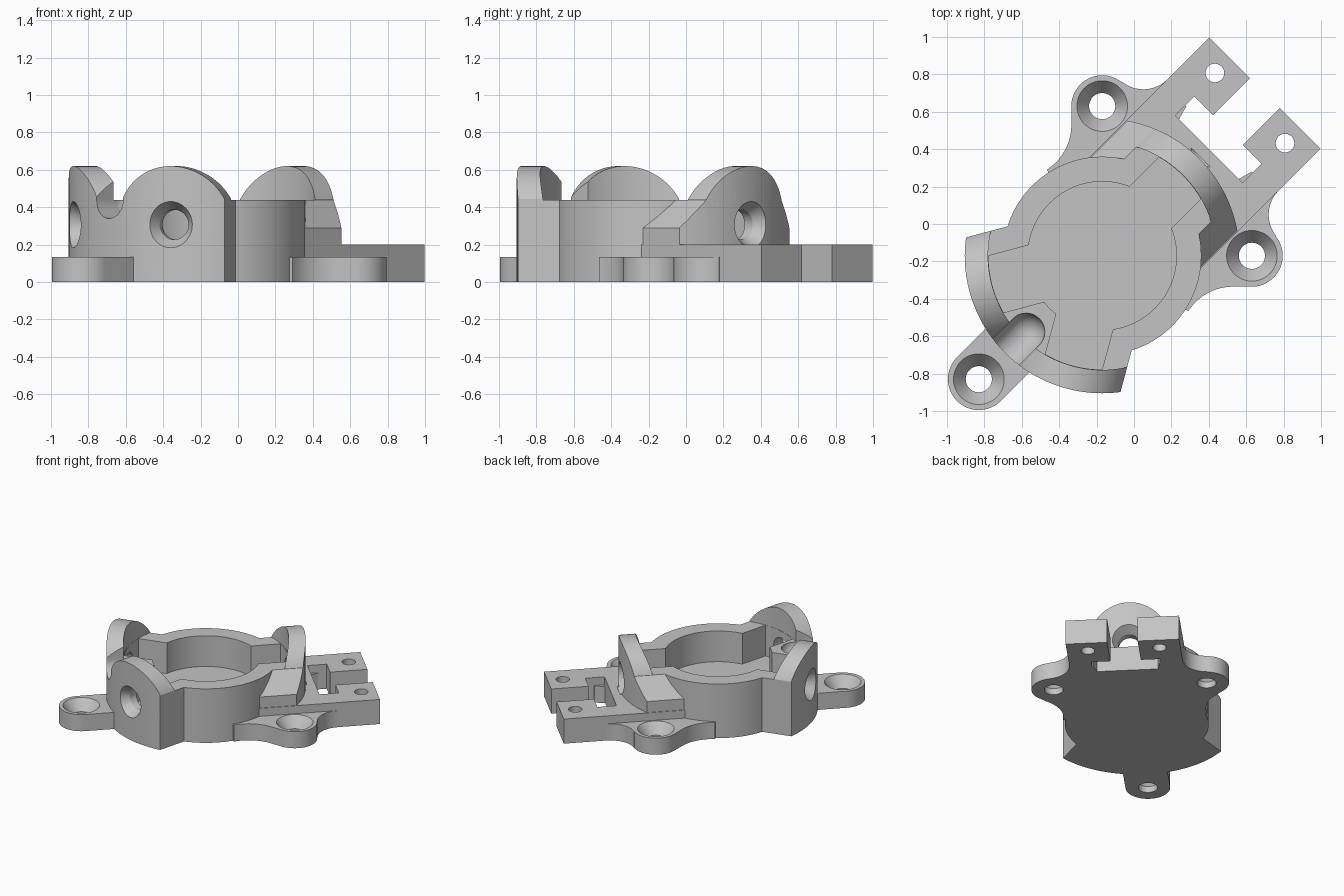
import bpy, bmesh
from math import sin, cos, radians, degrees, asin, pi
from mathutils import Matrix, Vector

cube = bpy.data.objects.get("Cube")
if cube:
    bpy.data.objects.remove(cube, do_unlink=True)

# Main sizes; local +x runs along the prongs, origin at the cup centre
RING_R, POCKET_R, OUTER_R, LUG_IN = 0.53, 0.397, 0.735, 0.61
RIM, FLOOR, PLATE, TAB = 0.44, 0.19, 0.2, 0.135
LUG_ANGLES = (0, 150, 210)
LUG_W, LUG_TOP, LUG_R = 0.283, 0.62, 0.315


def make(name, bm, matrix=Matrix()):
    bmesh.ops.recalc_face_normals(bm, faces=bm.faces)
    mesh = bpy.data.meshes.new(name)
    bm.to_mesh(mesh)
    bm.free()
    mesh.transform(matrix)
    ob = bpy.data.objects.new(name, mesh)
    bpy.context.collection.objects.link(ob)
    return ob


def turn(deg):
    return Matrix.Rotation(radians(deg), 4, 'Z')


def prism(name, pts, lo, hi, matrix=Matrix()):
    """Extrude a flat outline from height lo to hi."""
    bm = bmesh.new()
    face = bm.faces.new([bm.verts.new((x, y, lo)) for x, y in pts])
    geo = bmesh.ops.extrude_face_region(bm, geom=[face])["geom"]
    top = [g for g in geo if isinstance(g, bmesh.types.BMVert)]
    bmesh.ops.translate(bm, verts=top, vec=(0, 0, hi - lo))
    return make(name, bm, matrix)


def cone(name, r1, r2, lo, hi, matrix=Matrix(), seg=48):
    bm = bmesh.new()
    bmesh.ops.create_cone(bm, cap_ends=True, segments=seg, radius1=r1,
                          radius2=r2, depth=hi - lo,
                          matrix=Matrix.Translation((0, 0, (lo + hi) / 2)))
    return make(name, bm, matrix)


def arc(cx, cy, r, a, b, n=16):
    return [(cx + r * cos(radians(a + (b - a) * i / n)),
             cy + r * sin(radians(a + (b - a) * i / n))) for i in range(n + 1)]


def combine(target, tool, operation):
    mod = target.modifiers.new(operation, 'BOOLEAN')
    mod.operation, mod.solver, mod.object = operation, 'EXACT', tool
    bpy.context.view_layer.objects.active = target
    bpy.ops.object.modifier_apply(modifier=mod.name)
    bpy.data.objects.remove(tool, do_unlink=True)


# Maps a profile (across, up) extruded in z onto the local x direction
ALONG = Matrix(((0, 0, 1, 0), (1, 0, 0, 0), (0, 1, 0, 0), (0, 0, 0, 1)))


def radial(deg, height=0.0):
    return turn(deg) @ Matrix.Translation((0, 0, height)) @ ALONG


# Cup, arched lugs, sloped shoulders and the wall joining the two rear lugs
body = cone("holder_body", RING_R, RING_R, 0, RIM, seg=128)
half = degrees(asin(LUG_W / LUG_R))
lug = [(-LUG_W, 0), (LUG_W, 0)] + arc(0, LUG_TOP - LUG_R, LUG_R, 90 - half, 90 + half, 32)
for a in LUG_ANGLES:
    combine(body, prism("lug", lug, 0.3, 1, radial(a)), 'UNION')
shoulder = [(-0.415, 0), (0.415, 0), (0.415, 0.29), (LUG_W, RIM), (-LUG_W, RIM), (-0.415, 0.29)]
combine(body, prism("shoulder", shoulder, 0.1, 1, radial(0)), 'UNION')
combine(body, prism("rear_wall", [(0, 0)] + arc(0, 0, 1, 150, 210), 0, RIM), 'UNION')
combine(body, cone("outer_limit", OUTER_R, OUTER_R, -0.5, 1, seg=128), 'INTERSECT')
combine(body, cone("lug_clearance", LUG_IN, LUG_IN, RIM, 1, seg=128), 'DIFFERENCE')

# Base plate with two prongs around a T-shaped slot
side = [(0.2, 0.42), (1.23, 0.42), (1.23, 0.113), (0.95, 0.113), (0.95, 0.255), (0.806, 0.255)]
plate = side + [(x, -y) for x, y in reversed(side)]
combine(body, prism("prong_plate", plate, 0, PLATE), 'UNION')

# Rear screw tab
reach = 0.933
tab = [(-0.3, -0.165)] + [(-0.3, 0.165)] + arc(-reach, 0, 0.165, 90, 270, 32)
combine(body, prism("rear_tab", tab, 0, TAB), 'UNION')

# Two filleted side tabs, mirrored across the prong axis
ear = ([(0, 0)] + arc(-0.45, 0.70, 0.285, -57.3, 0) + arc(0, 0.80, 0.165, 180, 51, 28)
       + arc(0.22, 1.07, 0.18, 231, 315) + [(0.45, 0.8)])
to_local = turn(-45)
flip = Matrix.Scale(-1, 4, Vector((0, 1, 0)))
for m in (to_local, flip @ to_local):
    pts = [(m @ Vector((x, y, 0))).to_2d() for x, y in ear]
    combine(body, prism("side_tab", pts, 0, TAB), 'UNION')

# Round pocket with a slot running out to each lug
combine(body, cone("pocket", POCKET_R, POCKET_R, FLOOR, 1, seg=96), 'DIFFERENCE')
slot_half = degrees(asin(0.157 / 0.608))
slot = [(0.1, -0.157)] + arc(0, 0, 0.608, -slot_half, slot_half) + [(0.1, 0.157)]
for a in LUG_ANGLES:
    combine(body, prism("slot", slot, FLOOR, 1, turn(a)), 'DIFFERENCE')
    # Countersunk bore through the lug
    combine(body, cone("bore", 0.08, 0.08, 0.5, 0.9, radial(a, 0.307), 40), 'DIFFERENCE')
    combine(body, cone("bore_sink", 0.08, 0.13, 0.665, 0.745, radial(a, 0.307), 40), 'DIFFERENCE')

# Round-bottomed cable groove between the rear lugs
bm = bmesh.new()
bmesh.ops.create_uvsphere(bm, u_segments=32, v_segments=16, radius=0.1)
groove_end = make("groove_end", bm, Matrix.Translation((-0.575, 0, RIM)))
combine(body, groove_end, 'DIFFERENCE')
channel = [(0.1, 0.3)] + [(-0.1, 0.3)] + arc(0, 0, 0.1, 180, 360, 24)
combine(body, prism("groove", channel, 0.575, 0.9, radial(180, RIM)), 'DIFFERENCE')

# Countersunk screw holes and plain prong holes
for x, y in ((-reach, 0), (0.566, 0.566), (0.566, -0.566)):
    at = Matrix.Translation((x, y, 0))
    combine(body, cone("screw_hole", 0.07, 0.07, -0.1, 0.3, at), 'DIFFERENCE')
    combine(body, cone("screw_sink", 0.07, 0.137, 0.05, TAB + 0.002, at), 'DIFFERENCE')
for y in (0.265, -0.265):
    at = Matrix.Translation((1.117, y, 0))
    combine(body, cone("prong_hole", 0.05, 0.05, -0.1, 0.3, at, 32), 'DIFFERENCE')

# Place on the diagonal, colour and smooth the curved walls
body.data.transform(Matrix.Translation((-0.17, -0.17, 0)) @ turn(45))
grey = bpy.data.materials.new("plain_grey")
grey.use_nodes = True
colour = (0.55, 0.55, 0.55, 1)
grey.diffuse_color = colour
grey.node_tree.nodes["Principled BSDF"].inputs["Base Color"].default_value = colour
body.data.materials.clear()
body.data.materials.append(grey)
bpy.ops.object.select_all(action='DESELECT')
body.select_set(True)
bpy.context.view_layer.objects.active = body
bpy.ops.object.shade_smooth_by_angle(angle=radians(25))
